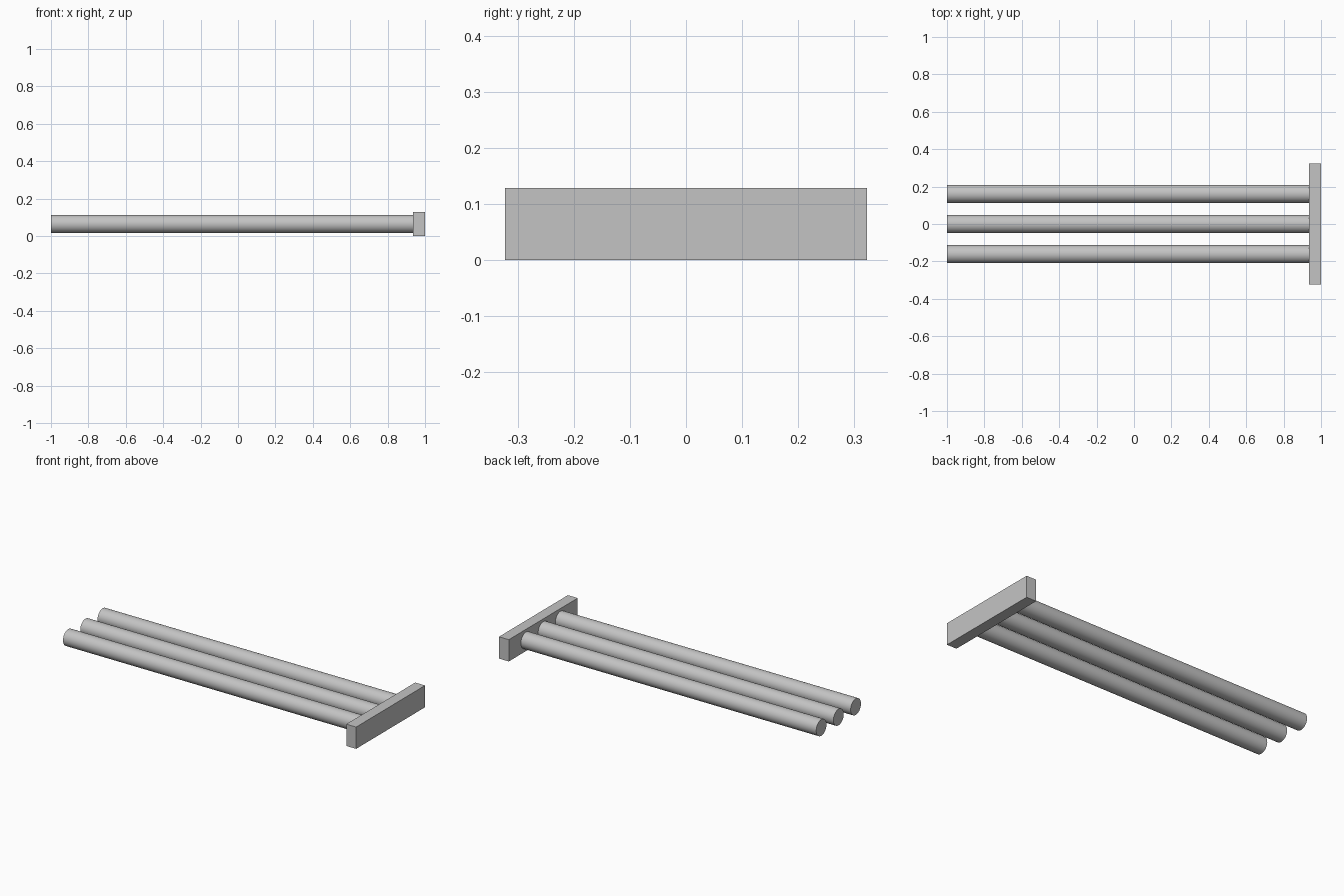
import bpy
import math

# Remove the default object
cube = bpy.data.objects.get("Cube")
if cube:
    bpy.data.objects.remove(cube, do_unlink=True)

UNIT = 2 / 31              # plate thickness
MID_Z = UNIT               # centre height of every part
BAR_LENGTH = 30 * UNIT

# Single plain grey
grey = bpy.data.materials.new("light_grey")
grey.use_nodes = True
colour = (0.55, 0.55, 0.55, 1)
grey.diffuse_color = colour
grey.node_tree.nodes["Principled BSDF"].inputs["Base Color"].default_value = colour


def finish(name):
    obj = bpy.context.object
    obj.name = name
    obj.data.materials.append(grey)
    bpy.ops.object.transform_apply(location=False, rotation=True, scale=True)
    return obj


# Wall plate at the +x end
bpy.ops.mesh.primitive_cube_add(size=1, location=(1 - UNIT / 2, 0, MID_Z))
bpy.context.object.scale = (UNIT, 10 * UNIT, 2 * UNIT)
finish("wall_plate")

# Three parallel round bars ending at the plate
for name, side in (("front_bar", -1), ("middle_bar", 0), ("back_bar", 1)):
    bpy.ops.mesh.primitive_cylinder_add(
        vertices=64, radius=0.75 * UNIT, depth=BAR_LENGTH,
        location=(-1 + BAR_LENGTH / 2, side * 2.5 * UNIT, MID_Z),
        rotation=(0, math.pi / 2, 0))
    finish(name)
    bpy.ops.object.shade_smooth_by_angle(angle=math.radians(30))
